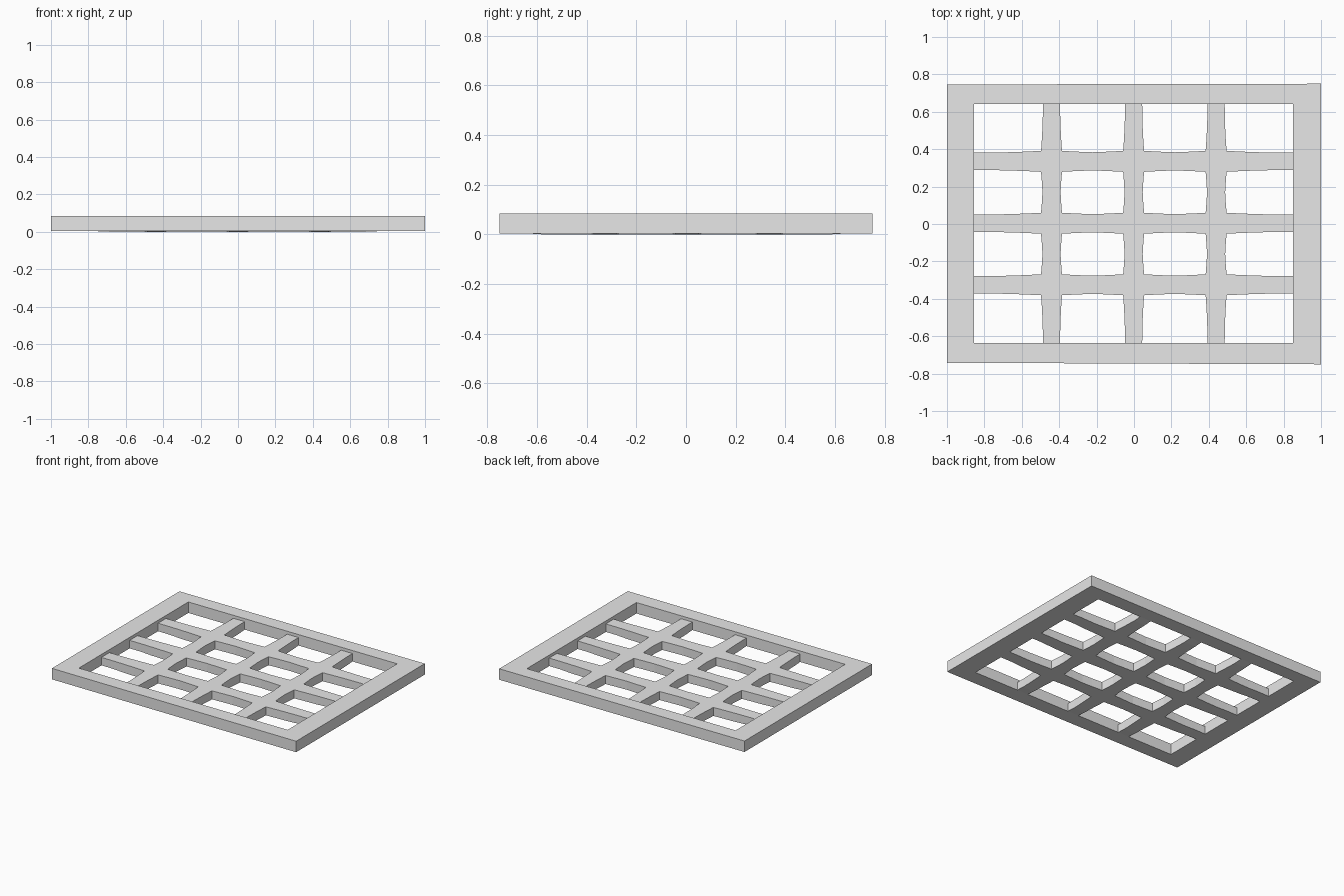
import bpy
import bmesh

if "Cube" in bpy.data.objects:
    bpy.data.objects.remove(bpy.data.objects["Cube"])

grey = bpy.data.materials.new("plain_grey")
grey.diffuse_color = (0.8, 0.8, 0.8, 1)
grey.use_nodes = True
grey.node_tree.nodes["Principled BSDF"].inputs["Base Color"].default_value = grey.diffuse_color


def slab(name, quads, bottom, top):
    """Thick plate from flat xy quads; bottom is a function of x and y."""
    bm = bmesh.new()
    for quad in quads:
        bm.faces.new([bm.verts.new((x, y, top)) for x, y in quad])
    bmesh.ops.remove_doubles(bm, verts=bm.verts, dist=1e-4)
    bmesh.ops.recalc_face_normals(bm, faces=bm.faces)
    lower = bmesh.ops.extrude_face_region(bm, geom=bm.faces[:], use_keep_orig=True)
    for v in lower["geom"]:
        if isinstance(v, bmesh.types.BMVert):
            v.co.z = bottom(v.co.x, v.co.y)
    bmesh.ops.recalc_face_normals(bm, faces=bm.faces)
    mesh = bpy.data.meshes.new(name)
    bm.to_mesh(mesh)
    bm.free()
    mesh.materials.append(grey)
    obj = bpy.data.objects.new(name, mesh)
    bpy.context.collection.objects.link(obj)
    return obj


# Rectangular frame, very slightly out of square
outer = [(-1, -0.742), (1, -0.75), (1, 0.75), (-1, 0.746)]
inner = [(-0.855, -0.635), (0.85, -0.635), (0.85, 0.642), (-0.855, 0.642)]
ring = [(outer[i], outer[(i + 1) % 4], inner[(i + 1) % 4], inner[i]) for i in range(4)]
slab("frame", ring, lambda x, y: 0.004, 0.085)

# Lattice of bars that widen towards each crossing
COLS, ROWS = (-0.441, -0.002, 0.439), (0.335, 0.004, -0.325)
WIDE, SLIM, STEPS = 0.056, 0.046, 4


def segment(a, b, centre, flare_a, flare_b):
    """Quads for one bar piece from a to b, as (along, across) points."""
    pts = []
    for i in range(STEPS + 1):
        t = i / STEPS
        near = max((1 - t) * flare_a, t * flare_b)
        half = SLIM + (WIDE - SLIM) * near ** 2
        pts.append((a + (b - a) * t, half))
    return [((p, centre - h), (q, centre - k), (q, centre + k), (p, centre + h))
            for (p, h), (q, k) in zip(pts, pts[1:])]


def bar(crossings, low, high, centre):
    quads = []
    stops = sorted(crossings)
    starts = [low] + [s + WIDE for s in stops]
    ends = [s - WIDE for s in stops] + [high]
    for i, (a, b) in enumerate(zip(starts, ends)):
        quads += segment(a, b, centre, i > 0, i < len(stops))
    return quads


lattice = []
for y in ROWS:
    lattice += bar(COLS, -0.855, 0.85, y)
for x in COLS:
    lattice += [[(q, p) for p, q in quad] for quad in bar(ROWS, -0.635, 0.642, x)]
    for y in ROWS:
        lattice.append([(x + i * WIDE, y + j * WIDE)
                        for i, j in ((-1, -1), (1, -1), (1, 1), (-1, 1))])


def sag(x, y):
    return 0.004 if abs(x) > 0.75 or abs(y) > 0.58 else 0.0


slab("lattice_bars", lattice, sag, 0.063)
